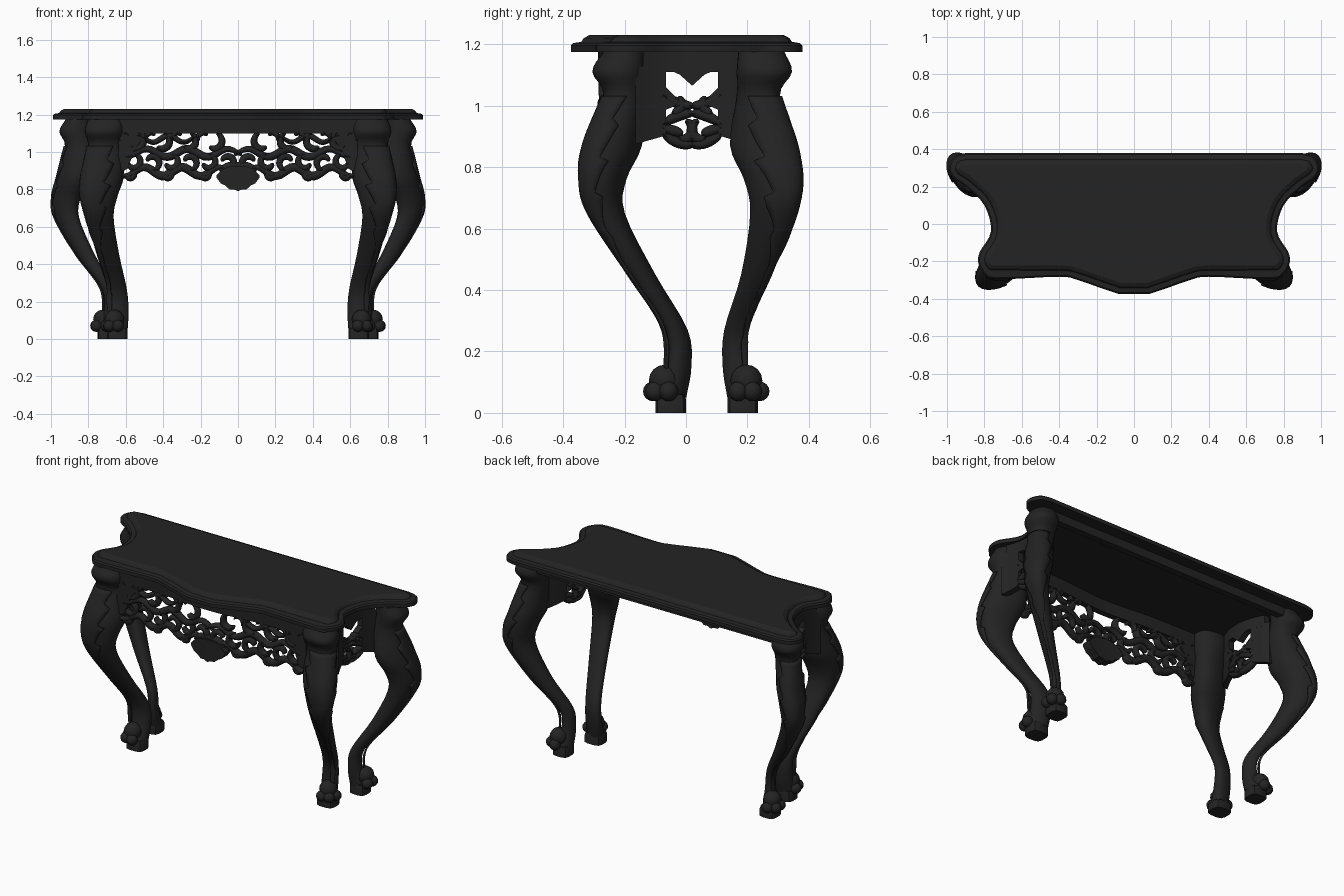
import bpy, bmesh, math
from mathutils import Vector

if "Cube" in bpy.data.objects:
    bpy.data.objects.remove(bpy.data.objects["Cube"])

wood = bpy.data.materials.new("dark_wood")
wood.diffuse_color = (0.017, 0.017, 0.017, 1)
wood.use_nodes = True
wood.node_tree.nodes["Principled BSDF"].inputs["Base Color"].default_value = wood.diffuse_color


def finish(name, bm, mirror=True, solid=0, angle=40):
    """Turn a bmesh into a smooth-shaded, optionally mirrored object."""
    bmesh.ops.recalc_face_normals(bm, faces=bm.faces)
    me = bpy.data.meshes.new(name)
    bm.to_mesh(me)
    bm.free()
    me.materials.append(wood)
    for p in me.polygons:
        p.use_smooth = True
    me.set_sharp_from_angle(angle=math.radians(angle))
    ob = bpy.data.objects.new(name, me)
    bpy.context.collection.objects.link(ob)
    if solid:
        m = ob.modifiers.new("thickness", 'SOLIDIFY')
        m.thickness, m.offset = solid, 0
    if mirror:
        ob.modifiers.new("mirror", 'MIRROR')
    return ob


def smooth(pts, n=4):
    """Catmull-Rom resampling of an open list of tuples."""
    P = [Vector(p) for p in pts]
    P = [P[0] * 2 - P[1]] + P + [P[-1] * 2 - P[-2]]
    out = []
    for a, b, c, d in zip(P, P[1:], P[2:], P[3:]):
        for i in range(n):
            t = i / n
            out.append(0.5 * (2 * b + (c - a) * t + (2 * a - 5 * b + 4 * c - d) * t * t
                              + (3 * b - a - 3 * c + d) * t ** 3))
    return out + [P[-2]]


def loft(bm, rings, caps=True, closed=True):
    """Skin a list of vertex rings."""
    vs = [[bm.verts.new(p) for p in r] for r in rings]
    n = len(vs[0])
    for a, b in zip(vs, vs[1:]):
        for i in range(n if closed else n - 1):
            j = (i + 1) % n
            bm.faces.new((a[i], a[j], b[j], b[i]))
    if caps:
        bm.faces.new(vs[0])
        bm.faces.new(vs[-1])
    return vs


# ---- table top: serpentine outline with a stepped, moulded edge
half = smooth([(.90, .379), (.96, .36), (.99, .30), (.965, .245), (.90, .20), (.80, .10),
               (.765, -.04), (.825, -.15), (.832, -.21), (.80, -.265), (.73, -.295),
               (.40, -.282), (.30, -.30), (.17, -.345), (.08, -.375)])
outline = half + [Vector((-p.x, p.y)) for p in reversed(half)]


def inset(d):
    """Outline moved inwards, kept descending from back to front."""
    out, n, m = [], len(outline), len(half)
    for i, p in enumerate(outline[:m]):
        t = (outline[i + 1] - outline[i - 1]).normalized()
        out.append(p + Vector((t.y, -t.x)) * d)
    if d > .02:
        for i in range(m - 2, -1, -1):
            out[i].y = max(out[i].y, out[i + 1].y + .0003)
    return out + [Vector((-p.x, p.y)) for p in reversed(out)]


bm = bmesh.new()
rings = loft(bm, [[(p.x, p.y, z) for p in inset(d)] for d, z in
                  [(0, 1.175), (0, 1.196), (.008, 1.204), (.034, 1.208), (.042, 1.22),
                   (.06, 1.23)]], caps=False)
bm.faces.new(rings[0])
for i in range(len(half) - 1):
    r = rings[-1]
    bm.faces.new((r[i], r[i + 1], r[-2 - i], r[-1 - i]))
finish("table_top", bm, mirror=False, angle=25)

# ---- cabriole legs: (z, x min, x max, y min, y max) at key heights
front = [(1.176, .61, .80, -.27, -.13), (1.11, .61, .82, -.305, -.13),
         (1.03, .61, .80, -.268, -.13), (.87, .61, .835, -.33, -.145),
         (.76, .645, .838, -.342, -.195), (.65, .665, .812, -.315, -.20),
         (.45, .635, .755, -.185, -.10), (.27, .595, .70, -.068, .005),
         (.15, .585, .695, -.06, .017), (.05, .59, .70, -.10, 0)]
back = [(1.176, .78, .92, .17, .32), (1.11, .78, .955, .165, .345),
        (1.03, .78, .925, .165, .305), (.87, .80, .965, .145, .355),
        (.76, .84, .992, .19, .372), (.65, .85, .98, .21, .355),
        (.45, .765, .865, .18, .28), (.27, .665, .73, .125, .20),
        (.15, .65, .717, .12, .197), (.05, .65, .75, .135, .235)]


def section(lv, a, k=1.0, e=2.3, skew=0.0):
    """Point on a squarish oval, leaning diagonally by skew, for one leg level."""
    z, x0, x1, y0, y1 = lv
    c, s = math.cos(a), math.sin(a)
    f = k / (abs(c) ** e + abs(s) ** e) ** (1 / e)
    return ((x0 + x1) / 2 + f * c * (x1 - x0) / 2,
            (y0 + y1) / 2 + f * math.sin(a + skew) * (y1 - y0) / 2, z)


def lean(z, skew):
    return skew * max(0, min(1, (1.12 - z) / .2))


for name, levels, out, skew in (("front", front, math.radians(-50), -.28),
                                ("back", back, math.radians(28), .3)):
    bm = bmesh.new()
    loft(bm, [[section(l, math.pi * i / 12, skew=lean(l[0], skew)) for i in range(24)]
              for l in smooth(levels, 4)])
    finish(name + "_leg", bm)

    # block under the foot
    bm = bmesh.new()
    base = levels[-1]
    loft(bm, [[section((z,) + base[1:], math.pi * i / 8, k, 4) for i in range(16)]
              for z, k in ((0, 1), (.045, 1), (.06, .9))])
    finish(name + "_foot_block", bm)

    # sloping paw with three toes turned outward
    bm = bmesh.new()
    cx, cy = (base[1] + base[2]) / 2, (base[3] + base[4]) / 2
    for da, far, r, z in ((0, .025, .052, .105), (-.75, .058, .032, .07),
                          (0, .066, .032, .07), (.75, .058, .032, .07)):
        v = bmesh.ops.create_uvsphere(bm, u_segments=12, v_segments=8, radius=r)["verts"]
        off = Vector((cx + far * math.cos(out + da), cy + far * math.sin(out + da), z))
        bmesh.ops.translate(bm, verts=v, vec=off)
    finish(name + "_paw", bm)

    # carved leaf on the knee running down into a thin spine over the ankle
    bm = bmesh.new()
    rows = []
    for l in smooth(levels[2:], 7):
        jag = .72 + .4 * ((l[0] * 8.5) % 1)
        w = 1.05 * jag * min(1, max(.22, (l[0] - .42) / .25))
        k = 1.04 + .3 * math.exp(-((l[0] - .21) / .08) ** 2)
        rows.append([section(l, out + w * i / 4, k, skew=lean(l[0], skew)) for i in range(-4, 5)])
    loft(bm, rows, caps=False, closed=False)
    finish(name + "_leg_leaf", bm, solid=.01)


# ---- aprons: flat designs (u, z, depth) bent onto the front and the sides
def on_front(u, z, d):
    return (u, -.238 - .03 * math.exp(-(u / .25) ** 2) - d, z)


def on_side(u, z, d):
    y = u + .02
    return (.735 + 1.6 * y * y + d, y, z)


def plate(bm, place, cols, t=.018):
    """Solid plate from columns (u, low z, high z)."""
    loft(bm, [[place(u, lo, -t), place(u, lo, t), place(u, hi, t), place(u, hi, -t)]
              for u, lo, hi in cols])


def strand(bm, place, path, r=.017, t=.02):
    """Rounded carved strand that tapers at both ends."""
    n = len(path) - 1
    rings = []
    for i, p in enumerate(path):
        q = (path[min(i + 1, n)] - path[max(i - 1, 0)]).normalized() * r
        k = .35 + .7 * max(0, math.sin(math.pi * i / n)) ** .5
        rings.append([place(p.x - q.y * k * math.cos(a), p.y + q.x * k * math.cos(a),
                            t * math.sin(a)) for a in (j * math.pi / 4 for j in range(8))])
    loft(bm, rings)


def curl(u, z, rad, start, turn, shrink=.5):
    """Path of a C-scroll winding inwards."""
    return [Vector((u + rad * (1 - shrink * i / 14) * math.cos(start + turn * i / 14),
                    z + rad * (1 - shrink * i / 14) * math.sin(start + turn * i / 14)))
            for i in range(15)]


def vine(u0, u1, fn, n=28):
    """Path following z = fn(u)."""
    return [Vector((u, fn(u))) for u in (u0 + (u1 - u0) * i / n for i in range(n + 1))]


# front apron: top band with end brackets, and the central shell
bm = bmesh.new()
plate(bm, on_front, [(u * .04, 1.10, 1.177) for u in range(17)])
plate(bm, on_front, [(.50, 1.08, 1.12), (.55, 1.02, 1.12), (.59, .91, 1.12), (.64, .89, 1.12)])
finish("front_apron", bm)
bm = bmesh.new()
plate(bm, on_front, [(.023 * i, .79 + .0026 * i * i + .008 * (i % 2), .925 - .0004 * i ** 3)
                     for i in range(6)], .03)
finish("apron_shell", bm)

# pierced scrollwork: waving vines with curls between them
bm = bmesh.new()
strand(bm, on_front, vine(.06, .63, lambda u: .895 - .024 * math.cos(31.4 * u)), .023)
strand(bm, on_front, vine(-.02, .60, lambda u: .995 + .022 * math.sin(29 * u)), .021)
strand(bm, on_front, vine(.22, .54, lambda u: 1.07 + .018 * math.sin(38 * u)), .015)
for k in range(4):
    u = .13 + .14 * k
    strand(bm, on_front, curl(u, 1.052, .052, 1.9, 3.6, .45), .019)
    strand(bm, on_front, curl(u + .055, 1.075, .03, -.6, 3.2, .2), .014)
for k in range(6):
    s = 1 if k % 2 else -1
    strand(bm, on_front, curl(.06 + .1 * k, .945, .045, s * 1.7, s * 4.4, .45), .018)
for k in range(3):
    strand(bm, on_front, curl(.18 + .2 * k, .88, .026, 2.2, 4, .6), .02)
strand(bm, on_front, vine(-.01, .10, lambda u: .93 - 3 * u * u, 8), .022)
finish("front_scrollwork", bm, angle=60)

# side aprons: top band with a heart-shaped dip, two flanks and pierced scrolls
bm = bmesh.new()
plate(bm, on_side, [(u * .02, 1.11 - max(0, .045 - .9 * abs(u * .02)), 1.177)
                    for u in range(-8, 9)])
for s in (-1, 1):
    plate(bm, on_side, [(s * (.185 - .025 * i), .875 + .007 * i, 1.13) for i in range(5)])
    # shoulder narrowing the lower half of the heart
    plate(bm, on_side, [(s * (.09 - .012 * i), .985 + .005 * i, 1.065 - .012 * i) for i in range(4)])
finish("side_apron", bm)
bm = bmesh.new()
for s in (-1, 1):
    arcs = (vine(.095, -.005, lambda u: 1.0 + 4 * u * u, 10),
            vine(-.005, .095, lambda u: .975 - 4 * u * u, 10),
            vine(.095, -.005, lambda u: .872 + 4 * u * u, 10),
            vine(.03, .095, lambda u: .90 + .3 * u, 8),
            curl(.03, .915, .038, 1.8, 3.6, .5), curl(.06, 1.0, .03, 2, 3, .4))
    for path in arcs:
        strand(bm, on_side, [Vector((s * p.x, p.y)) for p in path], .017)
finish("side_scrollwork", bm, angle=60)

# ---- rail below the back edge
bm = bmesh.new()
loft(bm, [[(x, .27, 1.125), (x, .31, 1.125), (x, .31, 1.177), (x, .27, 1.177)] for x in (0, .82)])
finish("back_rail", bm)
